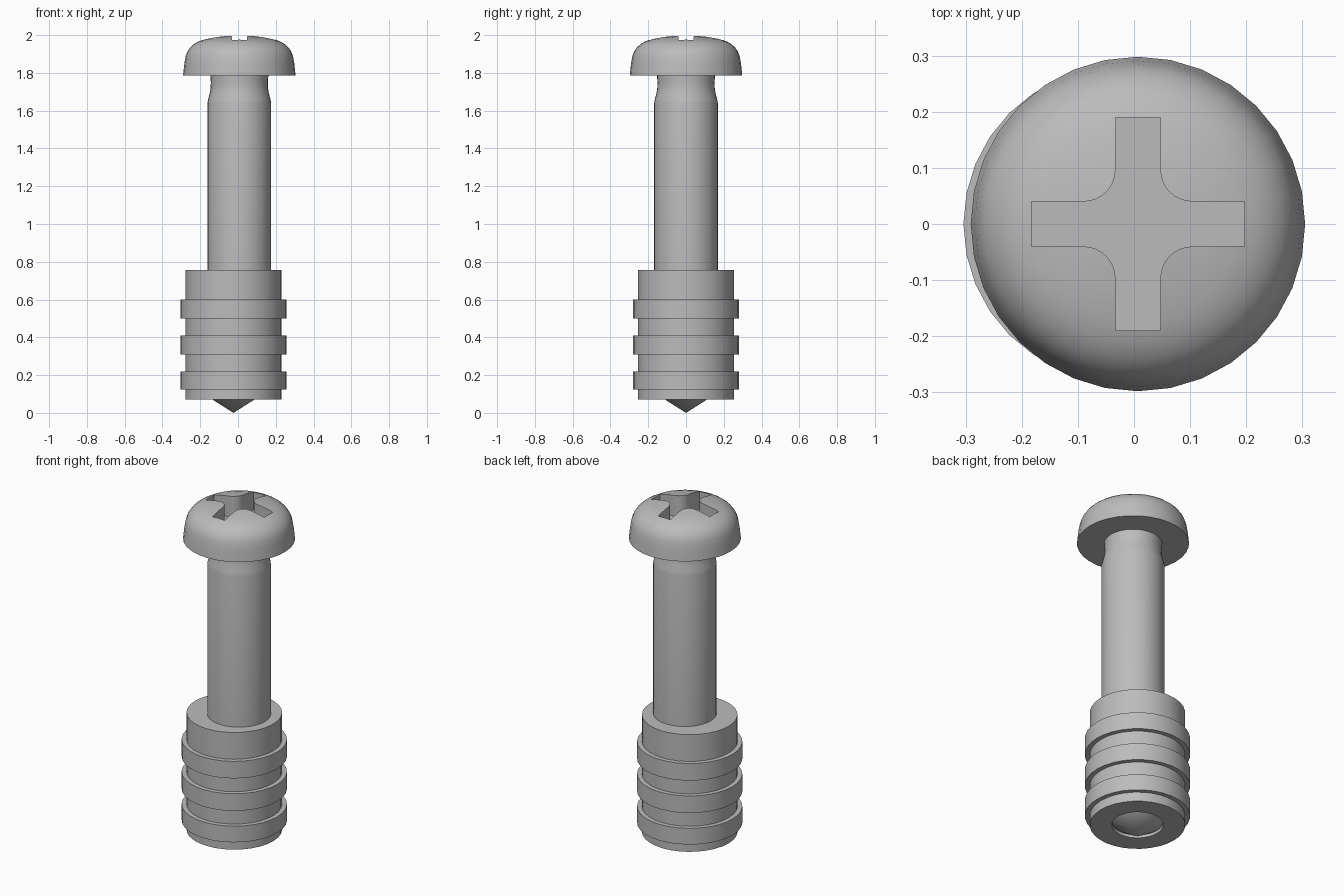
import bpy, bmesh, math
from mathutils import Matrix

if "Cube" in bpy.data.objects:
    bpy.data.objects.remove(bpy.data.objects["Cube"])

SEGMENTS = 32
SCREW_X, SLEEVE_X = 0.007, -0.024

steel = bpy.data.materials.new("grey_steel")
steel.use_nodes = True
colour = (0.5, 0.5, 0.5, 1)
steel.diffuse_color = colour
steel.node_tree.nodes["Principled BSDF"].inputs["Base Color"].default_value = colour


def make_object(name, bm, x):
    bmesh.ops.recalc_face_normals(bm, faces=bm.faces)
    mesh = bpy.data.meshes.new(name)
    bm.to_mesh(mesh)
    bm.free()
    mesh.materials.append(steel)
    obj = bpy.data.objects.new(name, mesh)
    obj.location.x = x
    bpy.context.collection.objects.link(obj)
    return obj


def activate(obj):
    bpy.ops.object.select_all(action="DESELECT")
    obj.select_set(True)
    bpy.context.view_layer.objects.active = obj


def smooth(obj):
    activate(obj)
    bpy.ops.object.shade_smooth_by_angle(angle=math.radians(30))


def lathe(name, profile, x):
    """Revolve (radius, height) points around the vertical axis."""
    bm = bmesh.new()
    verts = [bm.verts.new((r, 0, z)) for r, z in profile]
    edges = [bm.edges.new(pair) for pair in zip(verts, verts[1:])]
    bmesh.ops.spin(bm, geom=verts + edges, axis=(0, 0, 1), cent=(0, 0, 0),
                   angle=2 * math.pi, steps=SEGMENTS, use_duplicate=False)
    bmesh.ops.remove_doubles(bm, verts=bm.verts, dist=0.0001)
    return make_object(name, bm, x)


# Domed head
head = lathe("screw_head", [
    (0, 1.785), (0.298, 1.785), (0.291, 1.85), (0.284, 1.89), (0.274, 1.915),
    (0.258, 1.937), (0.238, 1.954), (0.213, 1.968), (0.18, 1.979),
    (0.13, 1.989), (0.07, 1.997), (0, 2.0)], SCREW_X)

# Cross recess with rounded inner corners
half, reach, fillet = 0.04, 0.19, 0.057
corner = [(reach, half)]
for i in range(9):
    a = math.radians(270 - i * 90 / 8)
    c = half + fillet
    corner.append((c + fillet * math.cos(a), c + fillet * math.sin(a)))
corner.append((half, reach))
bm = bmesh.new()
outline = []
for quarter in range(4):
    turn = Matrix.Rotation(quarter * math.pi / 2, 3, "Z")
    for x, y in corner:
        v = bm.verts.new((x, y, 1.87))
        v.co = turn @ v.co
        outline.append(v)
floor = bm.faces.new(outline)
raised = bmesh.ops.extrude_face_region(bm, geom=[floor], use_keep_orig=True)
top = [g for g in raised["geom"] if isinstance(g, bmesh.types.BMVert)]
bmesh.ops.translate(bm, verts=top, vec=(0, 0, 0.3))
cutter = make_object("recess_cutter", bm, SCREW_X)
cutter.hide_render = True

activate(head)
cut = head.modifiers.new("cross_recess", "BOOLEAN")
cut.operation = "DIFFERENCE"
cut.solver = "EXACT"
cut.object = cutter
bpy.ops.object.modifier_apply(modifier=cut.name)
bpy.data.objects.remove(cutter)
smooth(head)

# Shank with a slightly narrowed neck
smooth(lathe("shank", [
    (0, 0.7), (0.169, 0.7), (0.169, 1.64), (0.165, 1.66), (0.156, 1.695),
    (0.152, 1.72), (0.151, 1.75), (0.154, 1.79), (0, 1.79)], SCREW_X))

# Ribbed sleeve, open at the bottom
core, rib, bore = 0.254, 0.28, 0.137
profile = [(0, 0.2), (bore, 0.2), (bore, 0.07), (core, 0.07)]
for low, high in ((0.125, 0.22), (0.31, 0.41), (0.5, 0.6)):
    profile += [(core, low), (rib, low), (rib, high), (core, high)]
profile += [(core, 0.757), (0, 0.757)]
smooth(lathe("ribbed_sleeve", profile, SLEEVE_X))

# Pointed tip set in the bore
smooth(lathe("pointed_tip", [(0, 0), (0.134, 0.085), (0.134, 0.19), (0, 0.19)], SLEEVE_X))
